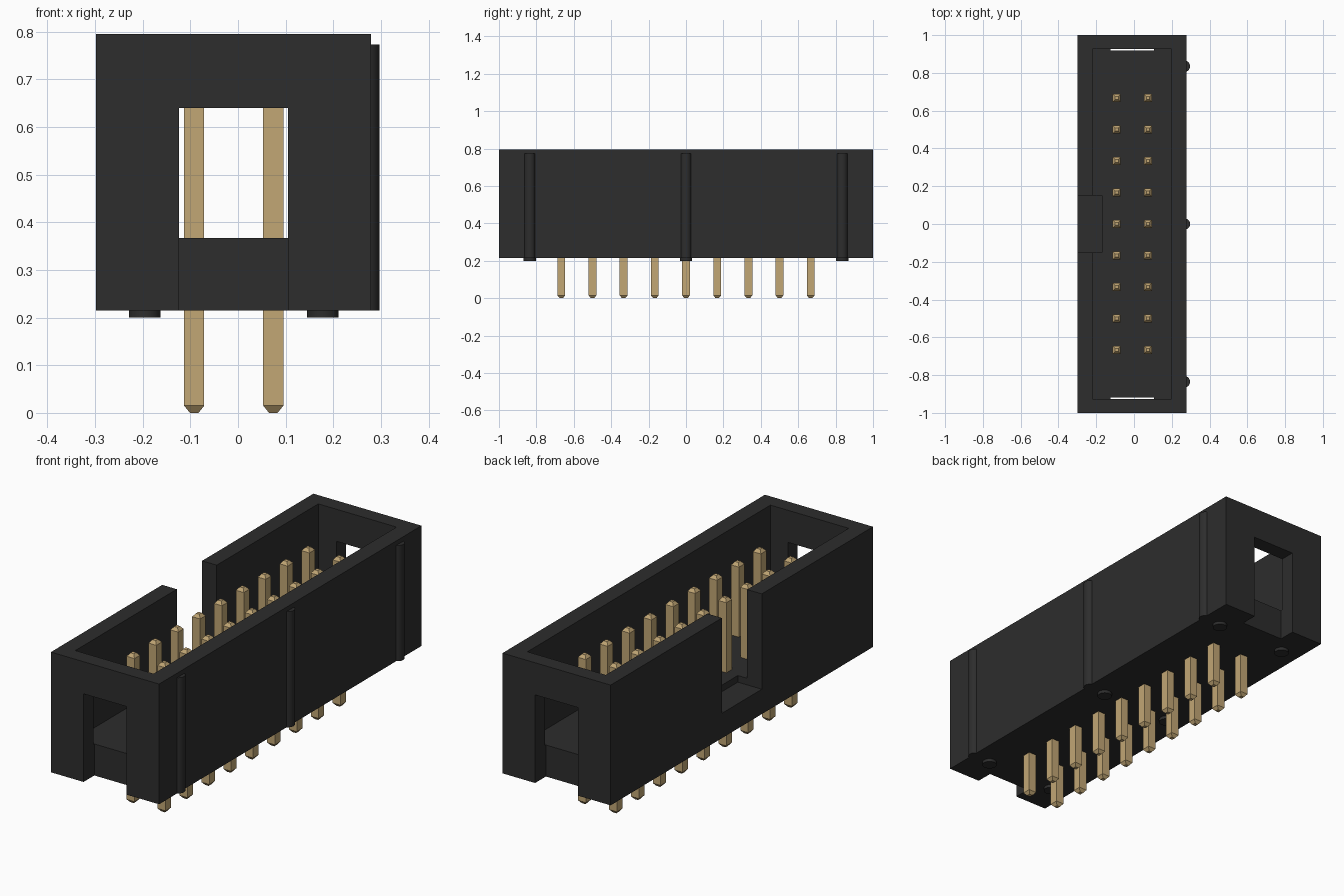
import bpy
import bmesh
from mathutils import Vector

cube = bpy.data.objects.get("Cube")
if cube:
    bpy.data.objects.remove(cube, do_unlink=True)


def material(name, color):
    mat = bpy.data.materials.new(name)
    mat.use_nodes = True
    mat.diffuse_color = color
    bsdf = mat.node_tree.nodes["Principled BSDF"]
    bsdf.inputs["Base Color"].default_value = color
    bsdf.inputs["Roughness"].default_value = 0.6
    return mat


BLACK = material("black plastic", (0.026, 0.026, 0.026, 1))
GOLD = material("gold metal", (0.54, 0.385, 0.178, 1))


def link(name, mesh, mat):
    obj = bpy.data.objects.new(name, mesh)
    if not mesh.materials:
        mesh.materials.append(mat)
    bpy.context.collection.objects.link(obj)
    return obj


def box(name, low, high, mat=BLACK):
    low, high = Vector(low), Vector(high)
    bm = bmesh.new()
    bmesh.ops.create_cube(bm, size=1)
    for v in bm.verts:
        v.co = (low + high) / 2 + v.co * (high - low)
    mesh = bpy.data.meshes.new(name)
    bm.to_mesh(mesh)
    bm.free()
    return link(name, mesh, mat)


def activate(obj):
    bpy.ops.object.select_all(action="DESELECT")
    obj.select_set(True)
    bpy.context.view_layer.objects.active = obj


def cut(obj, low, high):
    cutter = box("cutter", low, high)
    cutter.hide_render = True
    mod = obj.modifiers.new("cut", "BOOLEAN")
    mod.operation, mod.solver, mod.object = "DIFFERENCE", "EXACT", cutter
    activate(obj)
    bpy.ops.object.modifier_apply(modifier=mod.name)
    bpy.data.objects.remove(cutter, do_unlink=True)


def cylinder(name, x, y, radius, bottom, top):
    bpy.ops.mesh.primitive_cylinder_add(
        vertices=32, radius=radius, depth=top - bottom,
        location=(x, y, (bottom + top) / 2))
    obj = bpy.context.object
    obj.name = name
    obj.data.materials.append(BLACK)
    bpy.ops.object.shade_smooth_by_angle()


BASE, RIM, FLOOR = 0.215, 0.795, 0.367

# Shroud: open tray, key notch in the left-hand wall, slot in each end wall
shroud = box("shroud", (-0.298, -1, BASE), (0.279, 1, RIM))
cut(shroud, (-0.22, -0.926, FLOOR), (0.198, 0.926, 1))
cut(shroud, (-0.4, -0.152, 0.335), (-0.17, 0.152, 1))
for end, y0, y1 in (("front", -1.1, -0.918), ("back", 0.918, 1.1)):
    cut(shroud, (-0.124, y0, 0.1), (0.105, y1, 0.64))

# Ribs on the long wall and standoffs under the base
for i, y in enumerate((-0.835, 0, 0.835)):
    cylinder(f"rib_{i}", 0.267, y, 0.03, BASE, 0.773)
    for side, x in (("right", -0.196), ("left", 0.178)):
        cylinder(f"standoff_{side}_{i}", x, y, 0.033, 0.2, BASE + 0.01)

# Square pin with tapered tips, shared by every contact
PIN_TOP, HALF, TIP, TAPER = 0.72, 0.021, 0.009, 0.015
bm = bmesh.new()
rings = []
for z, r in ((0, TIP), (TAPER, HALF), (PIN_TOP - TAPER, HALF), (PIN_TOP, TIP)):
    rings.append([bm.verts.new((r * sx, r * sy, z))
                  for sx, sy in ((-1, -1), (1, -1), (1, 1), (-1, 1))])
for a, b in zip(rings, rings[1:]):
    for i in range(4):
        j = (i + 1) % 4
        bm.faces.new((a[i], a[j], b[j], b[i]))
bm.faces.new(rings[0][::-1])
bm.faces.new(rings[-1])
pin_mesh = bpy.data.meshes.new("pin")
bm.to_mesh(pin_mesh)
bm.free()

# Two rows of nine pins
for row, x in (("right", -0.092), ("left", 0.074)):
    for i in range(9):
        pin = link(f"pin_{row}_{i}", pin_mesh, GOLD)
        pin.location = (x, (i - 4) * 0.1667, 0)
